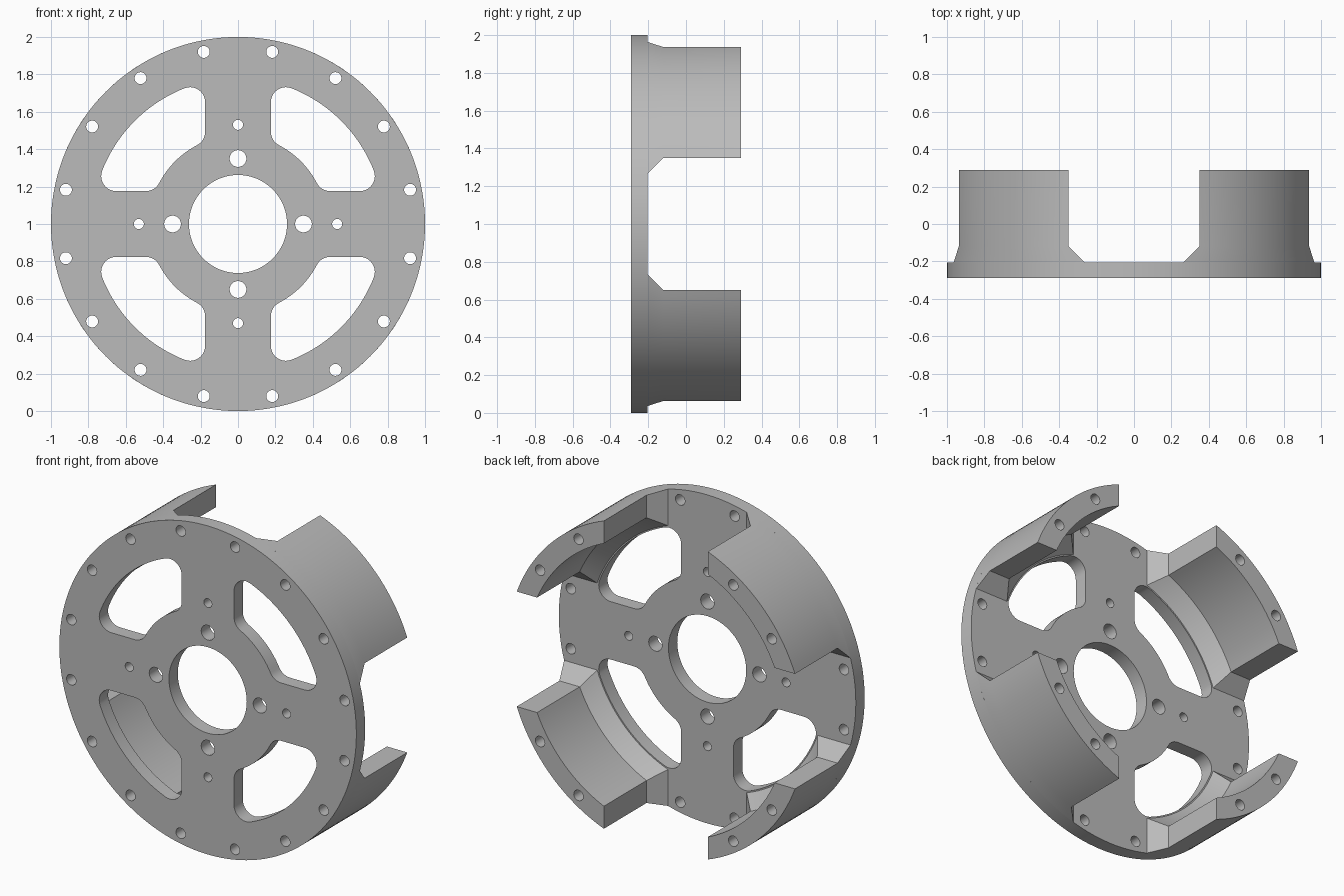
import bpy, bmesh
from math import sin, cos, asin, acos, atan2, pi, radians, sqrt

cube = bpy.data.objects.get("Cube")
if cube:
    bpy.data.objects.remove(cube, do_unlink=True)

# Main dimensions
FRONT, FLOOR, KNEE, BACK = -0.29, -0.205, -0.12, 0.29
RADIUS, WALL_INNER, GAP = 1.0, 0.873, 0.35
CHAMFER = KNEE - FLOOR
SPOKE, HUB, SLOT_OUTER, FILLET = 0.176, 0.475, 0.78, 0.08

metal = bpy.data.materials.new("grey_metal")
metal.use_nodes = True
grey = (0.5, 0.5, 0.5, 1)
metal.diffuse_color = grey
metal.node_tree.nodes["Principled BSDF"].inputs["Base Color"].default_value = grey


def arc(cx, cz, r, a0, a1, n):
    steps = [a0 + (a1 - a0) * i / n for i in range(n + 1)]
    return [(cx + r * cos(a), cz + r * sin(a)) for a in steps]


def circle(cx, cz, r, n):
    return arc(cx, cz, r, 0, 2 * pi, n)[:-1]


def turned(points, a):
    return [(x * cos(a) - z * sin(a), x * sin(a) + z * cos(a)) for x, z in points]


def loft(bm, layers):
    """Closed solid through matching outlines, each given as (y, points)."""
    rings = [[bm.verts.new((x, y, z + 1)) for x, z in pts] for y, pts in layers]
    n = len(rings[0])
    for a, b in zip(rings, rings[1:]):
        for i in range(n):
            j = (i + 1) % n
            bm.faces.new((a[i], a[j], b[j], b[i]))
    bm.faces.new(rings[0])
    bm.faces.new(rings[-1])


def finish(bm, name):
    bmesh.ops.recalc_face_normals(bm, faces=bm.faces)
    mesh = bpy.data.meshes.new(name)
    bm.to_mesh(mesh)
    bm.free()
    mesh.materials.append(metal)
    ob = bpy.data.objects.new(name, mesh)
    bpy.context.collection.objects.link(ob)
    return ob


def slot_outline():
    """Rounded window between two spokes, hub and rim."""
    x = SPOKE + FILLET
    z_hub = sqrt((HUB + FILLET) ** 2 - x * x)
    z_rim = sqrt((SLOT_OUTER - FILLET) ** 2 - x * x)
    a_hub, a_rim = atan2(z_hub, x), atan2(z_rim, x)
    q = pi / 2
    pts = arc(x, z_rim, FILLET, a_rim, pi, 10)
    pts += arc(x, z_hub, FILLET, pi, pi + a_hub, 8)
    pts += arc(0, 0, HUB, a_hub, q - a_hub, 14)[1:-1]
    pts += arc(z_hub, x, FILLET, pi + q - a_hub, 3 * q, 8)
    pts += arc(z_rim, x, FILLET, 3 * q, 5 * q - a_rim, 10)
    pts += arc(0, 0, SLOT_OUTER, q - a_rim, a_rim, 24)[1:-1]
    return pts


def wall_outline(gap, inner):
    """Rim segment cut square by the crossing channels."""
    a, b = asin(gap / RADIUS), asin(gap / inner)
    return (arc(0, 0, RADIUS, a, pi / 2 - a, 24)
            + arc(0, 0, inner, pi / 2 - b, b, 24))


# Cutter: windows, centre bore and bolt holes
bm = bmesh.new()
outlines = [circle(0, 0, 0.262, 64)]
for k in range(4):
    a = k * pi / 2
    outlines.append(turned(slot_outline(), a))
    outlines.append(turned(circle(0.35, 0, 0.045, 24), a))
    outlines.append(turned(circle(0.53, 0, 0.027, 20), a))
for k in range(16):
    outlines.append(turned(circle(0.938, 0, 0.032, 20), radians(11.25 + 22.5 * k)))
for pts in outlines:
    loft(bm, [(-0.5, pts), (0.5, pts)])
cutter = finish(bm, "hole_cutter")
cutter.hide_render = True

# Face plate
bm = bmesh.new()
disc = circle(0, 0, RADIUS, 144)
loft(bm, [(FRONT, disc), (FLOOR, disc)])
parts = [finish(bm, "face_plate")]

# Four rim walls with flared feet
foot = wall_outline(GAP - CHAMFER, WALL_INNER - CHAMFER)
top = wall_outline(GAP, WALL_INNER)
for k, side in enumerate(("upper_left", "upper_right", "lower_right", "lower_left")):
    bm = bmesh.new()
    a = k * pi / 2
    loft(bm, [(FLOOR, turned(foot, a)), (KNEE, turned(top, a)), (BACK, turned(top, a))])
    parts.append(finish(bm, "rim_wall_" + side))

# Cut the holes and shade
for ob in parts:
    bpy.ops.object.select_all(action='DESELECT')
    ob.select_set(True)
    bpy.context.view_layer.objects.active = ob
    mod = ob.modifiers.new("holes", 'BOOLEAN')
    mod.operation = 'DIFFERENCE'
    mod.solver = 'EXACT'
    mod.object = cutter
    bpy.ops.object.modifier_apply(modifier=mod.name)
    bpy.ops.object.shade_smooth_by_angle(angle=radians(25))
bpy.data.objects.remove(cutter, do_unlink=True)
